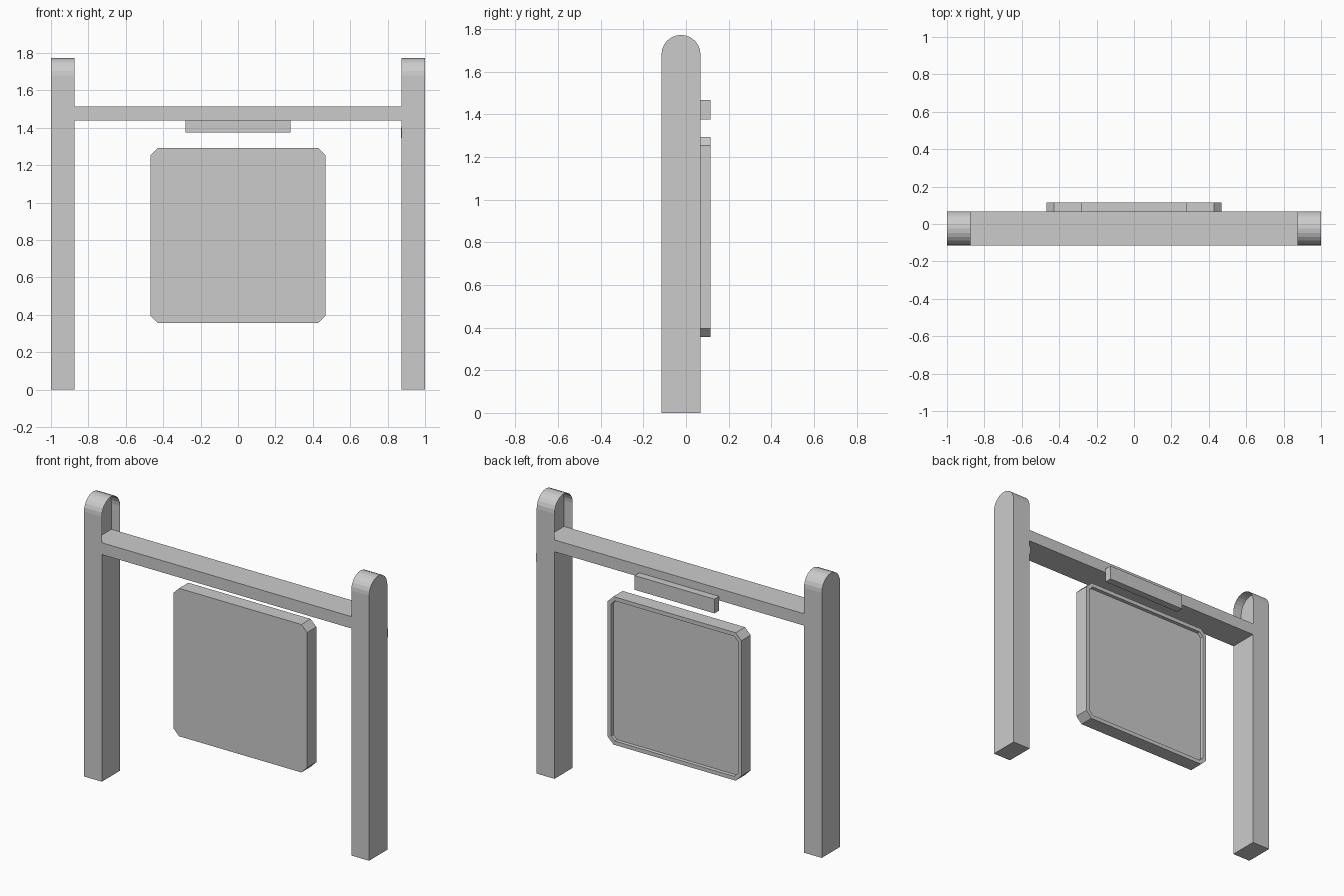
import bpy, bmesh, math

if "Cube" in bpy.data.objects:
    bpy.data.objects.remove(bpy.data.objects["Cube"])

Y0, Y1 = -0.115, 0.068          # front and back of the frame
BEAM_LO, BEAM_HI = 1.44, 1.515


def make_object(name, bm):
    bmesh.ops.remove_doubles(bm, verts=bm.verts, dist=1e-5)
    bmesh.ops.recalc_face_normals(bm, faces=bm.faces)
    mesh = bpy.data.meshes.new(name)
    bm.to_mesh(mesh)
    bm.free()
    obj = bpy.data.objects.new(name, mesh)
    bpy.context.collection.objects.link(obj)
    return obj


def extrude_profile(bm, points, offset):
    """Closed prism: points is a planar loop, offset the extrusion vector."""
    face = bm.faces.new([bm.verts.new(p) for p in points])
    out = bmesh.ops.extrude_face_region(bm, geom=[face], use_keep_orig=True)
    verts = [g for g in out["geom"] if isinstance(g, bmesh.types.BMVert)]
    bmesh.ops.translate(bm, verts=verts, vec=offset)
    bmesh.ops.recalc_face_normals(bm, faces=bm.faces)


def box(name, x0, x1, y0, y1, z0, z1):
    bm = bmesh.new()
    extrude_profile(bm, [(x0, y0, z0), (x1, y0, z0), (x1, y0, z1), (x0, y0, z1)],
                    (0, y1 - y0, 0))
    return make_object(name, bm)


def post(name, side):
    # round-headed post; the inner side is recessed above the beam
    inner, outer, depth = side * 0.875, side, side * 0.06
    r, yc, n = (Y1 - Y0) / 2, (Y0 + Y1) / 2, 12
    zc = 1.772 - r
    head = [(yc - r * math.cos(math.pi * i / n), zc + r * math.sin(math.pi * i / n))
            for i in range(n + 1)]
    full = [(Y0, 0), (Y0, BEAM_HI)] + head + [(Y1, BEAM_HI), (Y1, 0)]
    wall = 0.001
    cap = [(yc + (y - yc) * (1 - wall / r), z - wall)
           for y, z in [(Y0, BEAM_HI + wall)] + head + [(Y1, BEAM_HI + wall)]]
    bm = bmesh.new()
    extrude_profile(bm, [(inner, y, z) for y, z in full], (outer - inner, 0, 0))
    obj = make_object(name, bm)
    # sink the recess with a cutter
    bm = bmesh.new()
    extrude_profile(bm, [(inner - depth, y, z) for y, z in cap], (2 * depth, 0, 0))
    cutter = make_object(name + "_cutter", bm)
    mod = obj.modifiers.new("recess", 'BOOLEAN')
    mod.operation, mod.solver, mod.object = 'DIFFERENCE', 'EXACT', cutter
    cutter.hide_render = True
    cutter.hide_viewport = True
    return obj


# frame
post("left_post", -1)
post("right_post", 1)
box("cross_beam", -0.875, 0.875, Y0, Y1, BEAM_LO, BEAM_HI)

# small header block on the back of the beam
box("header_block", -0.28, 0.28, Y1, 0.115, 1.376, 1.466)

# thin plate on the back of one post
bm = bmesh.new()
bm.faces.new([bm.verts.new((x, 0.073, z)) for x, z in
              ((1.0, 1.345), (0.872, 1.345), (0.872, 1.402), (1.0, 1.402))])
make_object("post_plate", bm)

# hanging board: chamfered square, recessed on its back
h, c, zm, front, back = 0.469, 0.04, 0.824, 0.022, 0.115
corner = [(h, c - h), (h, h - c), (h - c, h), (c - h, h),
          (-h, h - c), (-h, c - h), (c - h, -h), (h - c, -h)]
bm = bmesh.new()
extrude_profile(bm, [(x, front, zm + z) for x, z in corner], (0, back - front, 0))
back_face = [f for f in bm.faces if f.normal.y > 0.9]
bmesh.ops.inset_region(bm, faces=back_face, thickness=0.027)
bmesh.ops.inset_region(bm, faces=back_face, thickness=0.002, depth=-0.02)
make_object("hanging_board", bm)
